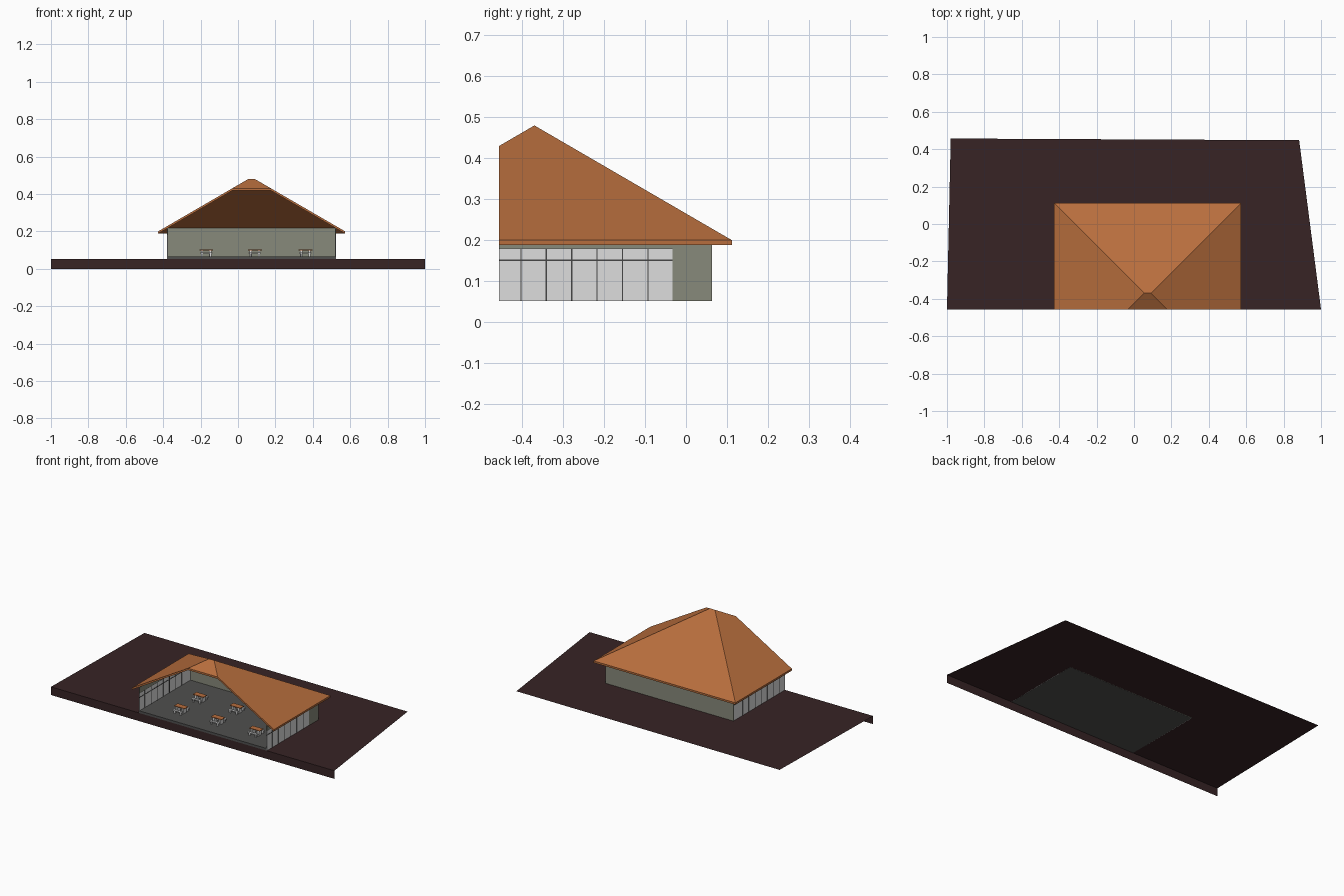
import bpy, bmesh
from mathutils import Vector

if "Cube" in bpy.data.objects:
    bpy.data.objects.remove(bpy.data.objects["Cube"])


def srgb(c):
    return tuple(v / 12.92 if v <= 0.04045 else ((v + 0.055) / 1.055) ** 2.4 for v in c) + (1,)


def material(name, c):
    m = bpy.data.materials.new(name)
    m.diffuse_color = srgb(c)
    m.use_nodes = True
    m.node_tree.nodes["Principled BSDF"].inputs["Base Color"].default_value = m.diffuse_color
    return m


EARTH = material("dark_earth", (0.215, 0.14, 0.145))
TILE = material("orange_tile", (0.72, 0.43, 0.24))
WALL = material("grey_green_wall", (0.53, 0.54, 0.48))
GLASS = material("pale_glass", (0.87, 0.87, 0.87))
FRAME = material("dark_frame", (0.27, 0.27, 0.27))
FLOOR = material("floor_grey", (0.31, 0.31, 0.305))
PALE = material("pale_table_base", (0.86, 0.86, 0.86))


def finish(name, bm, mat):
    me = bpy.data.meshes.new(name)
    bm.to_mesh(me)
    bm.free()
    me.materials.append(mat)
    ob = bpy.data.objects.new(name, me)
    bpy.context.collection.objects.link(ob)
    return ob


def add_box(bm, lo, hi):
    lo, hi = Vector(lo), Vector(hi)
    for v in bmesh.ops.create_cube(bm, size=1)["verts"]:
        v.co = Vector(((lo[i] + hi[i]) / 2 + v.co[i] * (hi[i] - lo[i]) for i in range(3)))


def boxes(name, mat, *spans):
    bm = bmesh.new()
    for lo, hi in spans:
        add_box(bm, lo, hi)
    return finish(name, bm, mat)


Y0, Y1 = -0.457, 0.063      # building front cut and back wall
X0, X1 = -0.38, 0.525       # building sides
G, TOP = 0.052, 0.217       # ground level and wall top
SLAB = 0.066

# Ground sheet with a skirt along the front only
bm = bmesh.new()
a, b, c, d, e, f = [bm.verts.new(p) for p in (
    (-1, Y0, G), (1, Y0, G), (0.883, 0.448, G), (-0.98, 0.457, G), (-1, Y0, 0), (1, Y0, 0))]
bm.faces.new((a, b, c, d))
bm.faces.new((e, f, b, a))
finish("ground", bm, EARTH)

# Floor slab
boxes("floor_slab", FLOOR, ((X0 + 0.004, Y0, G - 0.0005), (X1 - 0.004, Y1 - 0.004, SLAB)))

# Solid walls: back, rear part of the right side, headers above the glazing
T = 0.006
boxes("back_wall", WALL, ((X0, Y1 - T, G), (X1, Y1, TOP)))
boxes("right_rear_wall", WALL, ((X1 - T, -0.033, G), (X1, Y1 - T, TOP)))
boxes("side_headers", WALL,
      ((X0, Y0, 0.18), (X0 + T, Y1 - T, TOP)),
      ((X1 - T, Y0, 0.18), (X1, -0.033, TOP)))


# Glazed side walls with mullions and a transom
def glazing(name, x, y_end):
    boxes(name + "_glass", GLASS, ((x - 0.0015, Y0, G), (x + 0.0015, y_end, 0.18)))
    bars = [((x - 0.003, Y0, 0.149), (x + 0.003, y_end, 0.153)),
            ((x - 0.003, Y0, 0.178), (x + 0.003, y_end, 0.1805))]
    y = -0.403
    while y < y_end - 0.03:
        bars.append(((x - 0.003, y - 0.0015, G), (x + 0.003, y + 0.0015, 0.179)))
        y += 0.062
    boxes(name + "_frame", FRAME, *bars)


glazing("right_window", X1 - T / 2, -0.033)
glazing("left_window", X0 + T / 2, Y1 - T)

# Hipped roof shell, cut open at the front
bm = bmesh.new()
FL, FR, BL, BR, CL, CR, RL, RR = [bm.verts.new(p) for p in (
    (-0.427, Y0, 0.2), (0.573, Y0, 0.2), (-0.427, 0.112, 0.2), (0.573, 0.112, 0.2),
    (-0.032, Y0, 0.4295), (0.177, Y0, 0.4295), (0.055, -0.37, 0.48), (0.09, -0.37, 0.48))]
for face in ((FL, CL, RL, BL), (FR, BR, RR, CR), (BL, RL, RR, BR), (CL, CR, RR, RL)):
    bm.faces.new(face)
ext = bmesh.ops.extrude_face_region(bm, geom=bm.faces[:], use_keep_orig=True)
for g in ext["geom"]:
    if isinstance(g, bmesh.types.BMVert):
        g.co.z -= 0.012
bmesh.ops.recalc_face_normals(bm, faces=bm.faces[:])
finish("roof", bm, TILE)

# Two rows of three tables with benches
for row, y in enumerate((-0.33, -0.14)):
    for col, x in enumerate((-0.17, 0.09, 0.36)):
        tag = f"_{row}_{col}"
        boxes("table_top" + tag, TILE,
              ((x - 0.037, y - 0.018, 0.099), (x + 0.037, y + 0.018, 0.103)))
        base = []
        for s in (-1, 1):
            lx, by = x + s * 0.022, y + s * 0.034
            base.append(((lx - 0.006, y - 0.014, SLAB), (lx + 0.006, y + 0.014, 0.099)))
            base.append(((x - 0.034, by - 0.007, 0.081), (x + 0.034, by + 0.007, 0.086)))
            for t in (-1, 1):
                bx = x + t * 0.022
                base.append(((bx - 0.005, by - 0.005, SLAB), (bx + 0.005, by + 0.005, 0.081)))
        boxes("table_base_and_benches" + tag, PALE, *base)
